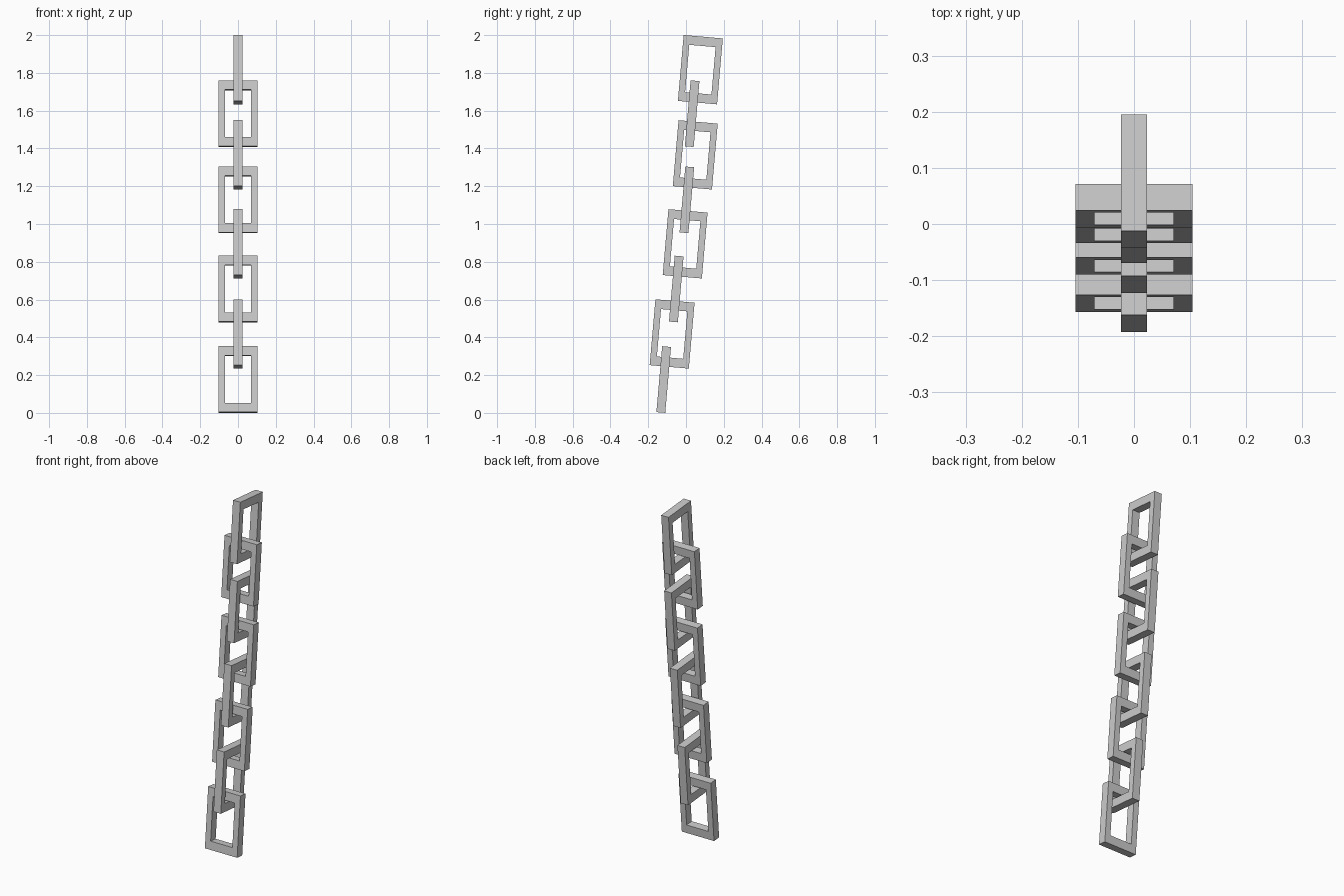
import bpy, bmesh
from math import radians
from mathutils import Matrix

if "Cube" in bpy.data.objects:
    bpy.data.objects.remove(bpy.data.objects["Cube"])

W, H, T = 0.208, 0.35, 0.047      # link width, height, thickness
SIDE, END = 0.034, 0.049          # bar widths: long sides, top and bottom
TILT = Matrix.Rotation(radians(-5), 4, 'X')


def link(name, y, z, turned):
    """Rectangular ring with a square section, leaning with the chain."""
    bm = bmesh.new()
    rings = []
    for w, h in ((W / 2, H / 2), (W / 2 - SIDE, H / 2 - END)):
        for d in (-T / 2, T / 2):
            rings.append([bm.verts.new((sx * w, d, sz * h))
                          for sx, sz in ((-1, -1), (1, -1), (1, 1), (-1, 1))])
    of, ob, nf, nb = rings
    for a, b in ((of, ob), (ob, nb), (nb, nf), (nf, of)):
        for i in range(4):
            j = (i + 1) % 4
            bm.faces.new((a[i], a[j], b[j], b[i]))
    bmesh.ops.recalc_face_normals(bm, faces=bm.faces)
    mesh = bpy.data.meshes.new(name)
    bm.to_mesh(mesh)
    bm.free()
    obj = bpy.data.objects.new(name, mesh)
    bpy.context.collection.objects.link(obj)
    turn = Matrix.Rotation(radians(90 if turned else 0), 4, 'Z')
    obj.matrix_world = Matrix.Translation((0, y, z)) @ TILT @ turn


# chain links from top to bottom, alternately turned a quarter
centres = [(0.076, 1.817), (0.0325, 1.584), (0.049, 1.366), (0.0045, 1.128),
           (-0.0045, 0.895), (-0.0515, 0.656), (-0.0735, 0.418), (-0.118, 0.1765)]
for i, (y, z) in enumerate(centres):
    link(f"chain_link_{i + 1}", y, z, i % 2 == 0)
